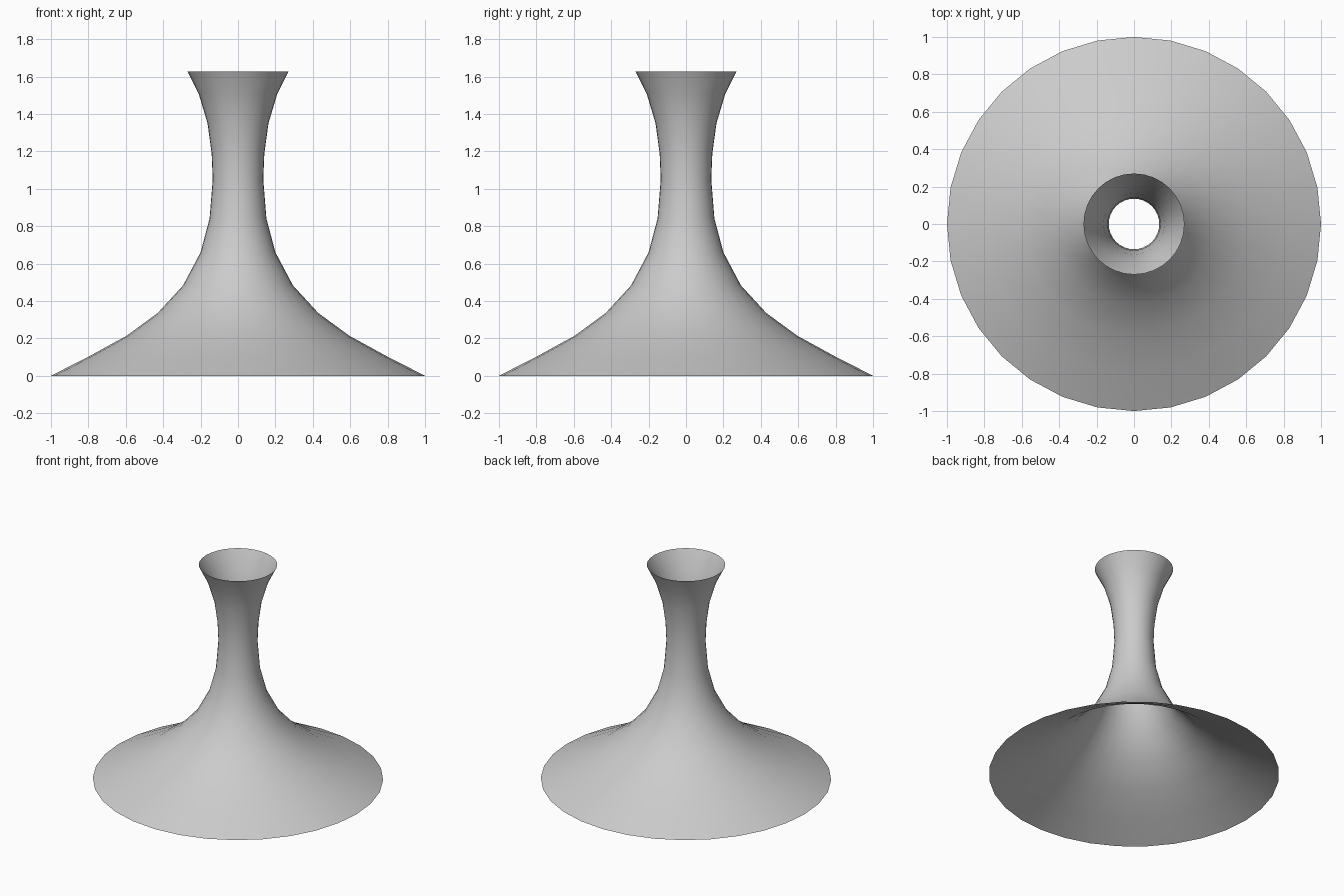
import bpy, bmesh
from math import radians
from mathutils import Vector

if "Cube" in bpy.data.objects:
    bpy.data.objects.remove(bpy.data.objects["Cube"])

# Half-profile of the open flared shell: (radius, height)
PROFILE = [(1.0, 0.0), (0.8, 0.102), (0.597, 0.213), (0.43, 0.335),
           (0.294, 0.483), (0.2, 0.66), (0.152, 0.84), (0.135, 1.05),
           (0.141, 1.19), (0.163, 1.35), (0.21, 1.507), (0.27, 1.627)]
SIDES = 32

# Spin the profile around z into a single-walled surface, open at both ends
bm = bmesh.new()
verts = [bm.verts.new((r, 0, z)) for r, z in PROFILE]
edges = [bm.edges.new(pair) for pair in zip(verts, verts[1:])]
bmesh.ops.spin(bm, geom=verts + edges, cent=Vector(), axis=(0, 0, 1),
               angle=radians(360), steps=SIDES, use_merge=True)
bmesh.ops.remove_doubles(bm, verts=bm.verts, dist=0.0001)

# Make the faces point outward
bm.normal_update()
lean = sum(f.normal.xy.dot(f.calc_center_median().xy) for f in bm.faces)
if lean < 0:
    bmesh.ops.reverse_faces(bm, faces=bm.faces)

mesh = bpy.data.meshes.new("flared_pedestal")
bm.to_mesh(mesh)
bm.free()
pedestal = bpy.data.objects.new("flared_pedestal", mesh)
bpy.context.collection.objects.link(pedestal)

# Smooth shading
for poly in mesh.polygons:
    poly.use_smooth = True
